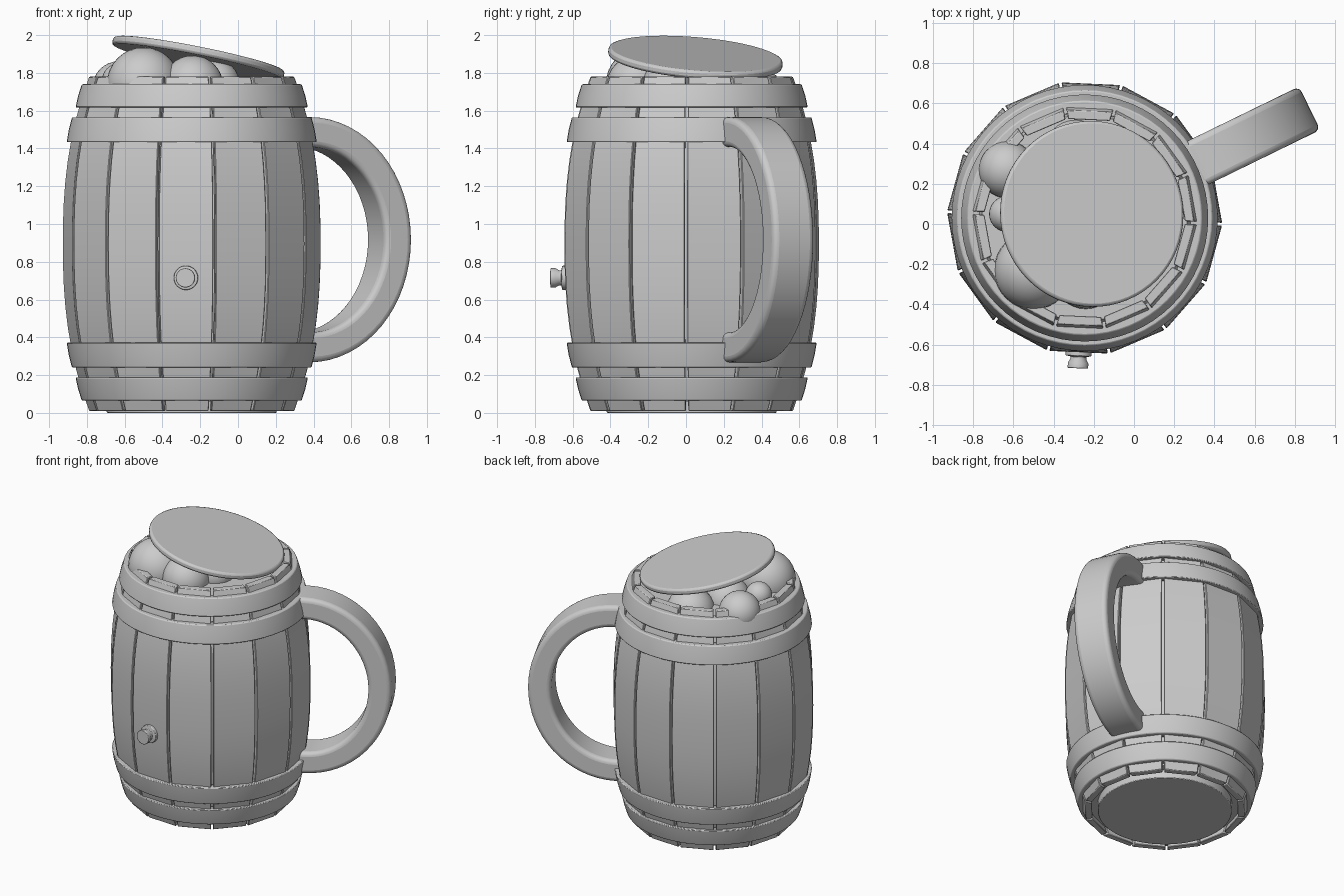
import bpy, bmesh, math
from mathutils import Vector, Matrix

if "Cube" in bpy.data.objects:
    bpy.data.objects.remove(bpy.data.objects["Cube"])

CX, CY, MID = -0.245, 0.03, 0.895
N = 14
STEP = 2 * math.pi / N
GAP0 = math.radians(-2.6)


def make_object(name, bm, smooth=35, bevel=0.0, segments=2):
    bmesh.ops.recalc_face_normals(bm, faces=bm.faces[:])
    mesh = bpy.data.meshes.new(name)
    bm.to_mesh(mesh)
    bm.free()
    ob = bpy.data.objects.new(name, mesh)
    bpy.context.collection.objects.link(ob)
    if bevel:
        mod = ob.modifiers.new("bevel", "BEVEL")
        mod.width, mod.segments, mod.limit_method = bevel, segments, "ANGLE"
        mod.angle_limit = math.radians(40)
    bpy.ops.object.select_all(action="DESELECT")
    bpy.context.view_layer.objects.active = ob
    ob.select_set(True)
    bpy.ops.object.shade_smooth_by_angle(angle=math.radians(smooth))
    return ob


def loft(bm, rings, closed=False):
    """Join rings of points into a tube; cap the ends unless closed."""
    rows = [[bm.verts.new(p) for p in ring] for ring in rings]
    n = len(rows[0])
    for a, b in zip(rows, rows[1:] + (rows[:1] if closed else [])):
        for i in range(n):
            j = (i + 1) % n
            bm.faces.new((a[i], a[j], b[j], b[i]))
    if not closed:
        bm.faces.new(rows[0])
        bm.faces.new(rows[-1])


def lathe(name, profile, matrix, closed=False, n=64, bevel=0.0):
    """Revolve (radius, height) points around local z."""
    bm = bmesh.new()
    loft(bm, [[(r * math.cos(2 * math.pi * i / n), r * math.sin(2 * math.pi * i / n), z)
               for i in range(n)] for r, z in profile], closed)
    bm.transform(matrix)
    return make_object(name, bm, bevel=bevel)


def barrel_radius(z):
    return 0.685 - 0.14 * (abs(z - MID) / 0.885) ** 2.4


AXIS = Matrix.Translation((CX, CY, 0))

# Flat staves that bulge in the middle, separated by narrow grooves
for k in range(N):
    mid = GAP0 + (k + 0.5) * STEP
    out = Vector((math.cos(mid), math.sin(mid), 0))
    side = Vector((-out.y, out.x, 0))
    rings = []
    for i in range(17):
        z = 0.01 + 1.77 * i / 16
        r = barrel_radius(z)
        apo, half = r * math.cos(STEP / 2), r * math.sin(STEP / 2) - 0.007
        base = Vector((CX, CY, z))
        inner = half - 0.010
        rings.append([base + out * apo - side * half, base + out * apo + side * half,
                      base + out * (apo - 0.045) + side * inner,
                      base + out * (apo - 0.045) - side * inner])
    bm = bmesh.new()
    loft(bm, rings)
    make_object(f"stave_{k + 1}", bm, bevel=0.004, segments=1)

# Liner behind the grooves
rows = [0.06 + 1.66 * i / 12 for i in range(13)]
lathe("inner_liner", [(barrel_radius(z) * 0.975 - 0.042, z) for z in rows], AXIS)

# Four slanted hoops, mirrored about the middle
for label, z0, z1, r0, r1 in (("end", 0.065, 0.188, 0.582, 0.615),
                              ("inner", 0.24, 0.372, 0.634, 0.662)):
    for place, flip in (("lower", False), ("upper", True)):
        zm = (z0 + z1) / 2
        prof = [(r0, z0), ((r0 + r1) / 2 + 0.003, zm), (r1, z1),
                (r1 - 0.06, z1), (r0 - 0.06, z0)]
        if flip:
            prof = [(r, 1.805 - z) for r, z in prof]
        lathe(f"{place}_{label}_hoop", prof, AXIS, closed=True, bevel=0.006)

# Bottom head
lathe("bottom_head", [(0.45, 0.0), (0.45, 0.08)], AXIS, bevel=0.005)

# Tilted lid
normal = Vector((0.2, 0.085, 1)).normalized()
lid_pose = Matrix.Translation((-0.21, 0.05, 1.88)) @ \
    Vector((0, 0, 1)).rotation_difference(normal).to_matrix().to_4x4()
lathe("lid", [(0.463, -0.022), (0.463, 0.022)], lid_pose, bevel=0.014)

# Foam bubbles under the lid
for i, (x, y, z, r) in enumerate(((-0.50, -0.23, 1.74, 0.195), (-0.24, -0.26, 1.73, 0.162),
                                  (-0.63, 0.27, 1.72, 0.142), (-0.63, 0.05, 1.76, 0.09),
                                  (-0.12, -0.10, 1.74, 0.13), (-0.29, 0.36, 1.67, 0.165),
                                  (-0.42, 0.12, 1.70, 0.16))):
    bm = bmesh.new()
    bmesh.ops.create_uvsphere(bm, u_segments=32, v_segments=16, radius=r,
                              matrix=Matrix.Translation((x, y, z)))
    make_object(f"foam_bubble_{i + 1}", bm)

# Handle: rectangular section swept along half an ellipse
ha = math.radians(26)
out = Vector((math.cos(ha), math.sin(ha), 0))
side = Vector((-out.y, out.x, 0))
path = [(0.59, 1.487, 0.0, 1.0)]
for i in range(33):
    t = math.pi / 2 - math.pi * i / 32
    c, s = math.cos(t), math.sin(t)
    n = Vector((c / 0.515, s / 0.57)).normalized()
    path.append((0.65 + 0.515 * c, 0.917 + 0.57 * s, n.x, n.y))
path.append((0.59, 0.347, 0.0, -1.0))
rings = []
for r, z, nx, nz in path:
    p = Vector((CX, CY, z)) + out * r
    d = (out * nx + Vector((0, 0, nz))) * 0.079
    rings.append([p + d + side * 0.12, p + d - side * 0.12,
                  p - d - side * 0.12, p - d + side * 0.12])
bm = bmesh.new()
loft(bm, rings)
make_object("handle", bm, bevel=0.03, segments=4)

# Round plug on the front stave
pa = GAP0 - 3.5 * STEP
plug_dir = Vector((math.cos(pa), math.sin(pa), 0))
plug_pose = Matrix.Translation(Vector((CX, CY, 0.715)) + plug_dir * 0.66) @ \
    plug_dir.to_track_quat("Z", "Y").to_matrix().to_4x4()
lathe("plug", [(0.064, -0.02), (0.064, 0.026), (0.040, 0.030), (0.040, 0.042),
               (0.051, 0.062), (0.051, 0.088)], plug_pose, n=32, bevel=0.003)
